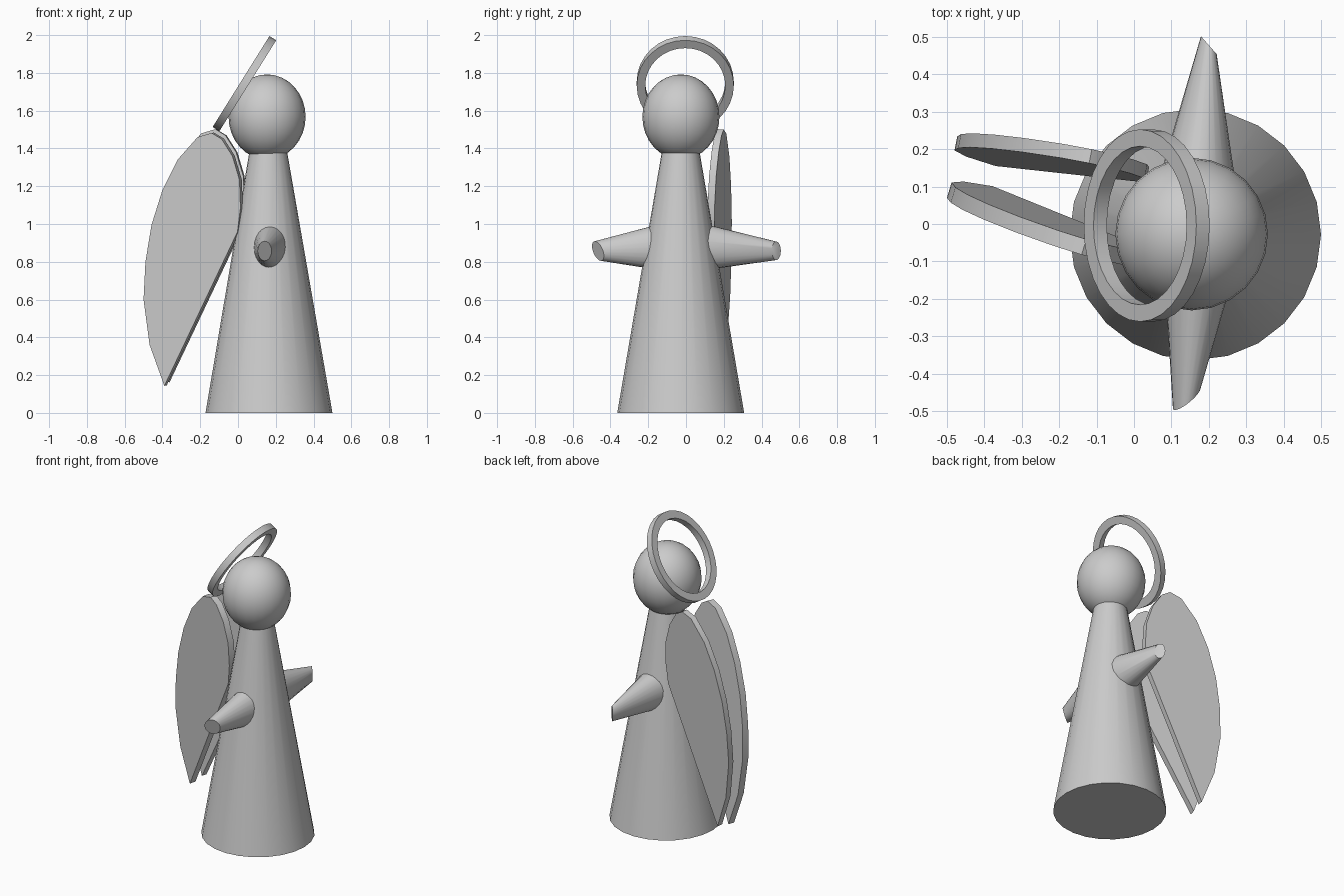
import bpy, bmesh, math
from mathutils import Vector

cube = bpy.data.objects.get("Cube")
if cube:
    bpy.data.objects.remove(cube, do_unlink=True)

GREY = (0.6, 0.6, 0.6, 1)
mat = bpy.data.materials.new("plain grey")
mat.use_nodes = True
mat.diffuse_color = GREY
mat.node_tree.nodes["Principled BSDF"].inputs["Base Color"].default_value = GREY


def finish(name, bm, angle=35):
    """Turn a bmesh into a named object with smooth shading and sharp edges."""
    bmesh.ops.recalc_face_normals(bm, faces=bm.faces)
    mesh = bpy.data.meshes.new(name)
    bm.to_mesh(mesh)
    bm.free()
    mesh.materials.append(mat)
    obj = bpy.data.objects.new(name, mesh)
    bpy.context.collection.objects.link(obj)
    bpy.ops.object.select_all(action="DESELECT")
    obj.select_set(True)
    bpy.context.view_layer.objects.active = obj
    bpy.ops.object.shade_smooth_by_angle(angle=math.radians(angle))
    return obj


def ring(bm, centre, u, v, sides):
    """Ellipse of vertices spanned by the half axes u and v."""
    c, u, v = Vector(centre), Vector(u), Vector(v)
    turns = [2 * math.pi * i / sides for i in range(sides)]
    return [bm.verts.new(c + u * math.cos(t) + v * math.sin(t)) for t in turns]


def bridge(bm, a, b):
    for i in range(len(a)):
        j = (i + 1) % len(a)
        bm.faces.new((a[i], a[j], b[j], b[i]))


def frustum(name, start, end, sides=24):
    """Capped tapered solid between two ellipses."""
    bm = bmesh.new()
    a, b = ring(bm, *start, sides), ring(bm, *end, sides)
    bridge(bm, a, b)
    bm.faces.new(a)
    bm.faces.new(b)
    return finish(name, bm)


# Robe
frustum("robe",
        ((0.164, -0.028, 0), (0.336, 0, 0), (0, 0.336, 0)),
        ((0.16, -0.028, 1.4), (0.097, 0, 0), (0, 0.097, 0)))

# Head, slightly taller than wide
bm = bmesh.new()
bmesh.ops.create_uvsphere(bm, u_segments=24, v_segments=16, radius=1)
bmesh.ops.scale(bm, vec=(0.204, 0.204, 0.225), verts=bm.verts)
bmesh.ops.translate(bm, vec=(0.154, -0.027, 1.567), verts=bm.verts)
finish("head", bm)

# Sleeves, with slanted end caps
frustum("right_sleeve",
        ((0.178, -0.1, 0.88), (0.099, 0, 0), (0, 0, 0.13)),
        ((0.141, -0.466, 0.857), (0.037, 0.027, 0), (0, -0.016, 0.052)))
frustum("left_sleeve",
        ((0.167, 0.1, 0.878), (0.106, 0, 0), (0, 0, 0.122)),
        ((0.2, 0.478, 0.858), (0.021, -0.024, 0), (0, 0, 0.049)))

# Halo: flat band with a square section, tilted back
along = Vector((0.53, 0, 0.848))
normal = Vector((0.848, 0, -0.53))
across = Vector((0, 1, 0))
centre = Vector((0.034, -0.004, 1.743))
bm = bmesh.new()
loops = [ring(bm, centre + normal * h, along * ra, across * rb, 32)
         for h, ra, rb in ((-0.021, 0.284, 0.257), (0.021, 0.284, 0.257),
                           (0.021, 0.235, 0.212), (-0.021, 0.235, 0.212))]
for i in range(4):
    bridge(bm, loops[i], loops[(i + 1) % 4])
finish("halo", bm)

# Wings: leaf outline in x and z, laid on a leaning plane and thickened
OUTLINE = [(-0.39, 0.143), (-0.468, 0.36), (-0.5, 0.6), (-0.49, 0.8),
           (-0.458, 0.995), (-0.4, 1.18), (-0.32, 1.34), (-0.214, 1.46),
           (-0.14, 1.482), (-0.087, 1.45), (-0.03, 1.36), (0.008, 1.233),
           (0.013, 1.085), (-0.003, 0.958)]


def wing(name, offset, base, slope_x, slope_z, thickness):
    bm = bmesh.new()
    out = Vector((-slope_x, 1, -slope_z)).normalized() * thickness
    front = [Vector((x + offset, base + slope_x * (x + offset)
                     + slope_z * (z + offset), z + offset)) for x, z in OUTLINE]
    a = [bm.verts.new(p) for p in front]
    b = [bm.verts.new(p + out) for p in front]
    bridge(bm, a, b)
    bm.faces.new(a)
    bm.faces.new(b)
    finish(name, bm)


wing("right_wing", 0, -0.05, -0.3, -0.05, 0.043)
wing("left_wing", 0.02, 0.074, -0.2, 0.043, 0.038)
